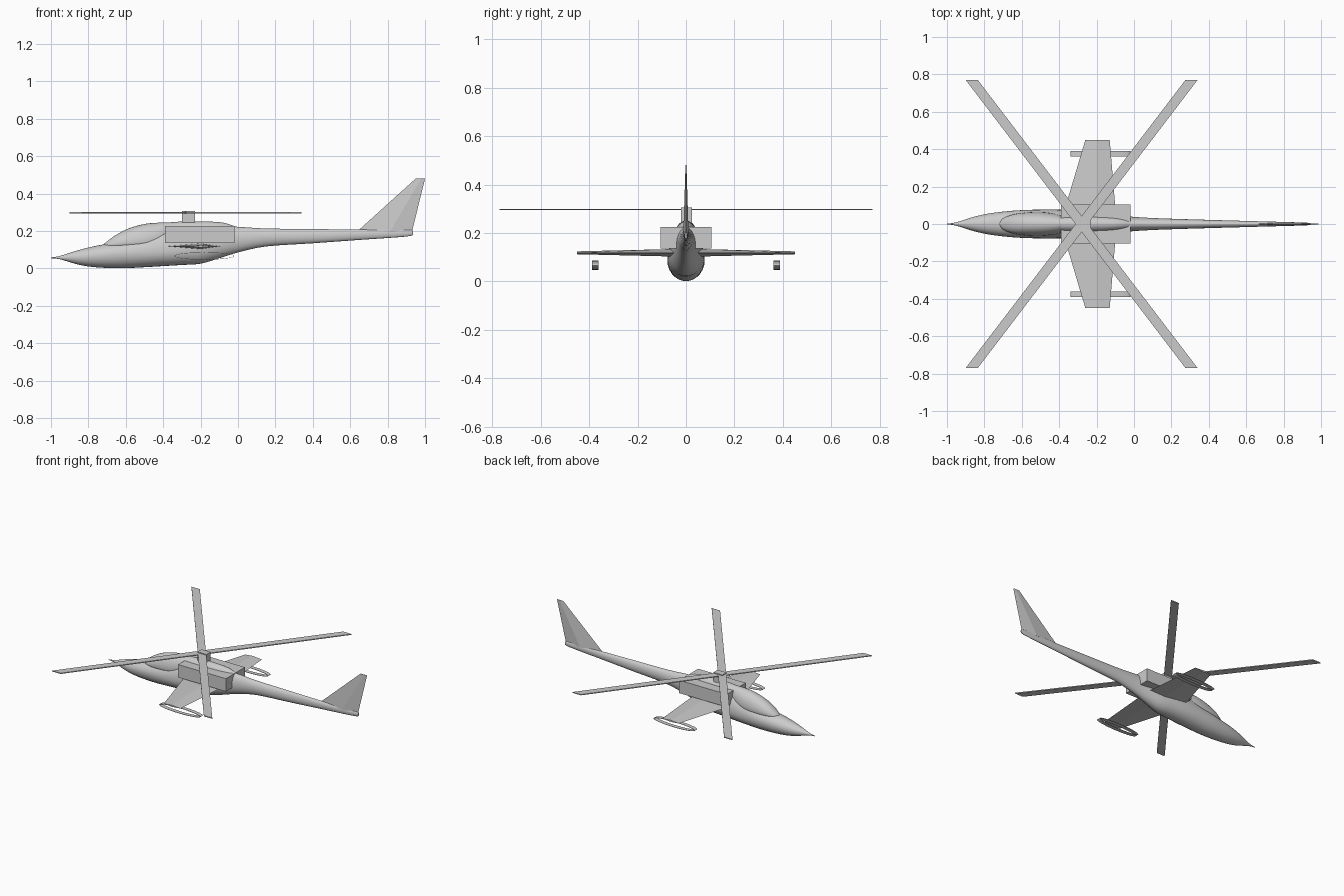
import bpy, bmesh, math
from mathutils import Vector

old = bpy.data.objects.get("Cube")
if old:
    bpy.data.objects.remove(old, do_unlink=True)

grey = bpy.data.materials.new("plain grey")
grey.use_nodes = True
COLOUR = (0.6, 0.6, 0.6, 1)
grey.diffuse_color = COLOUR
grey.node_tree.nodes["Principled BSDF"].inputs["Base Color"].default_value = COLOUR


def finish(name, bm, smooth=None):
    """Turn a bmesh into a named grey object."""
    bmesh.ops.recalc_face_normals(bm, faces=bm.faces)
    mesh = bpy.data.meshes.new(name)
    bm.to_mesh(mesh)
    bm.free()
    mesh.materials.append(grey)
    ob = bpy.data.objects.new(name, mesh)
    bpy.context.collection.objects.link(ob)
    if smooth:
        bpy.ops.object.select_all(action='DESELECT')
        ob.select_set(True)
        bpy.context.view_layer.objects.active = ob
        bpy.ops.object.shade_smooth_by_angle(angle=math.radians(smooth))
    return ob


def bridge(name, rings, smooth=None):
    """Skin a list of equal point rings and cap both ends."""
    bm = bmesh.new()
    rows = [[bm.verts.new(p) for p in ring] for ring in rings]
    n = len(rows[0])
    for a, b in zip(rows, rows[1:]):
        for i in range(n):
            j = (i + 1) % n
            bm.faces.new((a[i], a[j], b[j], b[i]))
    bm.faces.new(rows[0])
    bm.faces.new(rows[-1])
    return finish(name, bm, smooth)


def resample(stations, steps=4):
    """Catmull-Rom smoothing through the station values."""
    pts = [Vector(s) for s in stations]
    pts = [pts[0]] + pts + [pts[-1]]
    out = []
    for a, b, c, d in zip(pts, pts[1:], pts[2:], pts[3:]):
        for k in range(steps):
            t = k / steps
            out.append(b + (c - a) * (t / 2) + (2*a - 5*b + 4*c - d) * (t*t / 2)
                       + (3*b - a - 3*c + d) * (t**3 / 2))
    return out + [pts[-1]]


def loft(name, stations, sides=28, smooth=40):
    """Egg-shaped sections from (x, bottom, widest height, top, half width)."""
    rings = []
    for x, low, mid, high, w in resample(stations):
        ring = []
        for i in range(sides):
            a = 2 * math.pi * i / sides
            s = math.sin(a)
            ring.append((x, w * math.cos(a), mid + s * ((high - mid) if s > 0 else (mid - low))))
        rings.append(ring)
    return bridge(name, rings, smooth)


def box(name, x0, x1, y0, y1, z0, z1):
    ring = [(y0, z0), (y1, z0), (y1, z1), (y0, z1)]
    return bridge(name, [[(x, y, z) for y, z in ring] for x in (x0, x1)])


# Fuselage and tail boom
loft("fuselage", [
    (-1.00, .054, .056, .058, .002), (-0.95, .048, .057, .067, .009),
    (-0.85, .019, .060, .098, .040), (-0.75, .005, .068, .122, .060),
    (-0.62, .001, .078, .145, .073), (-0.50, .006, .083, .175, .077),
    (-0.40, .012, .088, .205, .077), (-0.30, .018, .095, .215, .073),
    (-0.20, .025, .105, .222, .065), (-0.10, .054, .130, .225, .050),
    (0.00, .085, .150, .222, .038), (0.15, .117, .165, .213, .030),
    (0.40, .134, .170, .210, .022), (0.65, .152, .180, .207, .015),
    (0.90, .170, .189, .206, .008), (0.935, .182, .190, .202, .005)])

# Canopy bubble
loft("canopy", [
    (-0.72, .115, .120, .128, .006), (-0.70, .105, .122, .144, .030),
    (-0.65, .100, .130, .180, .050), (-0.58, .100, .136, .215, .061),
    (-0.50, .105, .142, .237, .064), (-0.44, .120, .155, .243, .058),
    (-0.40, .140, .170, .245, .048), (-0.375, .160, .185, .244, .038)])

# Raised spine behind the canopy
loft("engine_spine", [
    (-0.39, .15, .19, .244, .043), (-0.28, .15, .19, .251, .046),
    (-0.16, .15, .19, .250, .043), (-0.08, .16, .19, .244, .036),
    (-0.02, .17, .19, .226, .026)])

# Engine housing across the back
box("engine_housing", -0.39, -0.02, -0.105, 0.105, 0.135, 0.225)

# Stub wings and the hoops under their tips
for side, label in ((1, "back"), (-1, "front")):
    sections = []
    for y, nose, ridge, tail, half in ((0.03, -.385, -.20, -.095, .016),
                                       (0.45, -.26, -.20, -.13, .006)):
        sections.append([(nose, side*y, .118), (ridge, side*y, .118 + half),
                         (tail, side*y, .118), (ridge, side*y, .118 - half)])
    bridge(label + "_wing", sections)

    bm = bmesh.new()
    count = 32
    rows = []
    for i in range(count):
        a = 2 * math.pi * i / count
        rows.append([bm.verts.new((-.18 + rx*math.cos(a), side*y, .066 + rz*math.sin(a)))
                     for rx, rz, y in ((.16, .020, .361), (.16, .020, .389),
                                       (.157, .0175, .389), (.157, .0175, .361))])
    for i in range(count):
        p, q = rows[i], rows[(i + 1) % count]
        for k in range(4):
            m = (k + 1) % 4
            bm.faces.new((p[k], p[m], q[m], q[k]))
    finish(label + "_hoop", bm, 40)

# Tail fin, thinning towards its tip
fin = []
for z, lead, trail, t in ((.195, .635, .93, .011), (.48, .95, 1.0, .002)):
    mid = lead + (trail - lead) * .6
    fin.append([(lead, 0, z), (mid, t, z), (trail, 0, z), (mid, -t, z)])
bridge("tail_fin", fin)

# Rotor mast and two crossed full-span blades
box("rotor_mast", -0.30, -0.23, -0.02, 0.025, 0.23, 0.306)
for s, label in ((1, "first"), (-1, "second")):
    outline = [(-.90, -.77*s), (-.835, -.77*s), (.34, .77*s), (.275, .77*s)]
    bridge(label + "_rotor_blade", [[(x, y, z) for x, y in outline] for z in (.294, .300)])
